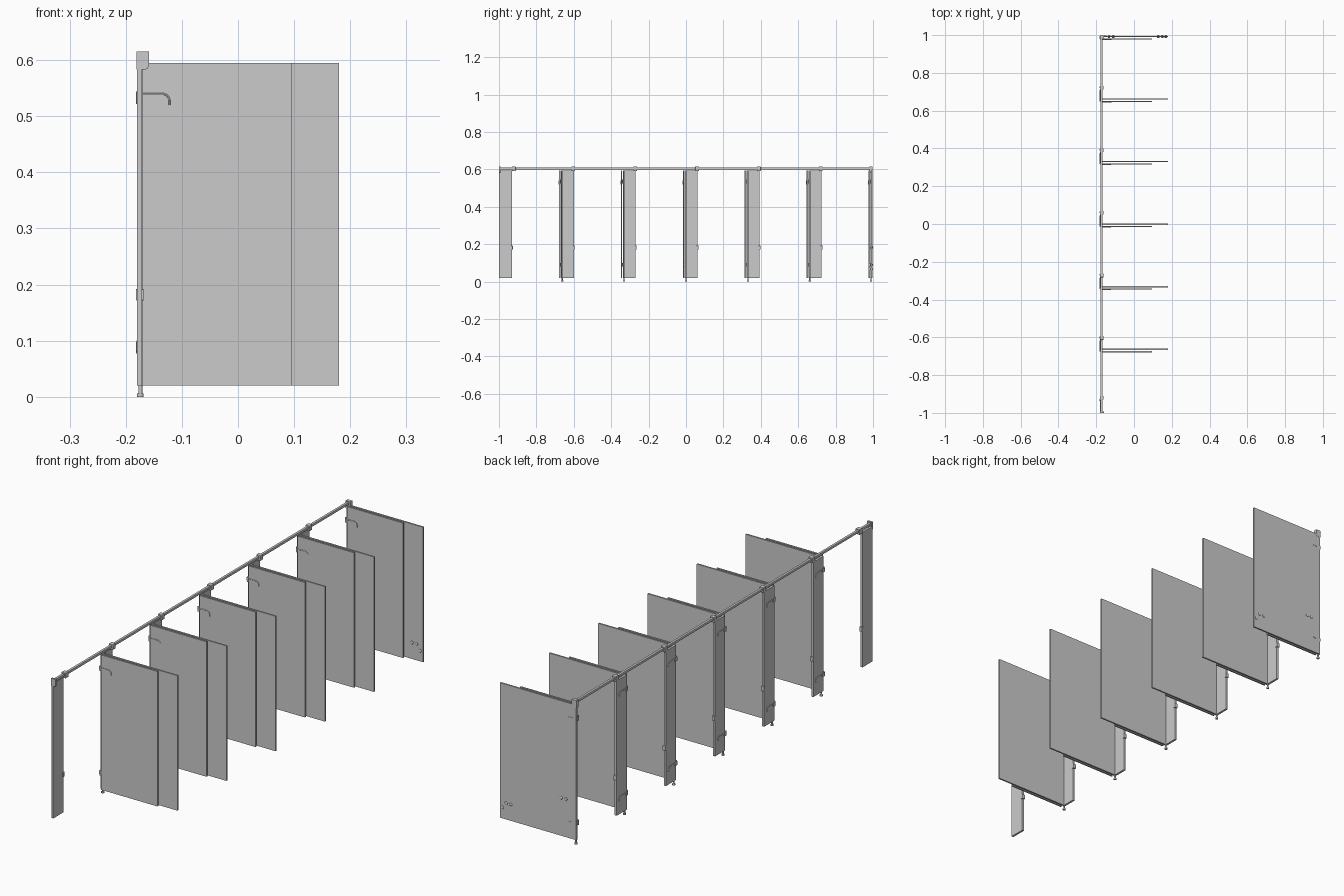
import bpy, bmesh, math
from mathutils import Matrix

if "Cube" in bpy.data.objects:
    bpy.data.objects.remove(bpy.data.objects["Cube"])


def box(name, x0, x1, y0, y1, z0, z1, bevel=0.0):
    bm = bmesh.new()
    bmesh.ops.create_cube(bm, size=1)
    for v in bm.verts:
        v.co = ((x0 + x1) / 2 + v.co.x * (x1 - x0),
                (y0 + y1) / 2 + v.co.y * (y1 - y0),
                (z0 + z1) / 2 + v.co.z * (z1 - z0))
    me = bpy.data.meshes.new(name)
    bm.to_mesh(me)
    bm.free()
    ob = bpy.data.objects.new(name, me)
    bpy.context.collection.objects.link(ob)
    if bevel:
        m = ob.modifiers.new("soft_edges", 'BEVEL')
        m.width, m.segments = bevel, 2
    return ob


def cylinder(name, loc, r, depth, axis='Z', sides=20):
    rot = {'Z': (0, 0, 0), 'X': (0, math.pi / 2, 0), 'Y': (math.pi / 2, 0, 0)}[axis]
    bpy.ops.mesh.primitive_cylinder_add(vertices=sides, radius=r, depth=depth,
                                        location=loc, rotation=rot)
    ob = bpy.context.object
    ob.name = name
    bpy.ops.object.shade_smooth_by_angle()
    return ob


def strap(name, points, r=0.0016):
    cu = bpy.data.curves.new(name, 'CURVE')
    cu.dimensions = '3D'
    cu.bevel_depth, cu.bevel_resolution = r, 2
    cu.use_fill_caps = True
    sp = cu.splines.new('POLY')
    sp.points.add(len(points) - 1)
    for p, co in zip(sp.points, points):
        p.co = (*co, 1)
    ob = bpy.data.objects.new(name, cu)
    bpy.context.collection.objects.link(ob)
    return ob


def end_plate(name, y0, y1):
    # rail end holder with a rounded tongue below
    prof = [(-0.181, 0.615), (-0.181, 0.583), (-0.166, 0.583),
            (-0.161, 0.585), (-0.159, 0.590), (-0.159, 0.615)]
    bm = bmesh.new()
    f = bm.faces.new([bm.verts.new((x, y0, z)) for x, z in prof])
    ext = bmesh.ops.extrude_face_region(bm, geom=[f])
    for v in ext['geom']:
        if isinstance(v, bmesh.types.BMVert):
            v.co.y = y1
    bmesh.ops.recalc_face_normals(bm, faces=bm.faces)
    me = bpy.data.meshes.new(name)
    bm.to_mesh(me)
    bm.free()
    bpy.context.collection.objects.link(bpy.data.objects.new(name, me))


Z0, Z1 = 0.02, 0.595
XF = -0.171                     # inner face of the front posts
PITCH = 0.331

# head rail along the whole row
box("head_rail", -0.177, -0.166, -0.998, 0.995, 0.600, 0.611, 0.002)
end_plate("rail_end_near", -1.0, -0.992)
end_plate("rail_end_far", 0.982, 0.997)

for i in range(7):
    y = -0.994 + PITCH * i
    last = i == 6
    # front post: wide between doors, narrow at the far end
    box("front_post", -0.180, XF, y - 0.006, y + (0.004 if last else 0.063), Z0, Z1)
    if not last:
        # rail clamp on the post
        yc = y + (0.074 if i == 0 else 0.060)
        box("rail_clamp", -0.181, -0.161, yc - 0.010, yc + 0.010, 0.592, 0.615, 0.002)
        # latch keeper on the free edge
        box("latch", -0.182, -0.168, y + 0.058, y + 0.068, 0.172, 0.192, 0.001)
    if i == 0:
        continue
    # partition and the door folded open beside it
    box("partition", XF, 0.180, y - 0.003, y + 0.004, Z0, Z1)
    box("door", -0.170, 0.095, y - 0.016, y - 0.009, Z0, Z1)
    # adjustable foot
    cylinder("foot_stem", (-0.174, y + 0.001 - 0.004 * last, 0.012), 0.0035, 0.018)
    cylinder("foot_base", (-0.174, y + 0.001 - 0.004 * last, 0.003), 0.006, 0.006)
    # hinges with barrels at the door edge
    for z in (0.535, 0.09):
        cylinder("hinge_barrel", (-0.176, y - 0.011, z), 0.005, 0.020)
        box("hinge_leaf", -0.1818, -0.179, y - 0.012, y + 0.003, z - 0.008, z + 0.008)
    # curved pull on the door face
    strap("door_pull", [(-0.170, y - 0.0165, 0.540), (-0.132, y - 0.0165, 0.540),
                        (-0.125, y - 0.0165, 0.536), (-0.122, y - 0.0165, 0.529),
                        (-0.122, y - 0.0165, 0.520)])
    # matching straps on the post face
    if not last:
        for z in (0.540, 0.095):
            strap("post_strap", [(-0.1802, y, z), (-0.1802, y + 0.038, z),
                                 (-0.1802, y + 0.044, z - 0.004),
                                 (-0.1802, y + 0.046, z - 0.018)])
    else:
        for z in (0.535, 0.09):
            box("wall_strap", -0.168, -0.145, y + 0.003, y + 0.005, z - 0.002, z + 0.002)

# fixing knobs through the far partition
yl = -0.994 + PITCH * 6
for x, z in ((-0.132, 0.182), (-0.110, 0.182), (0.128, 0.090), (0.150, 0.090), (0.168, 0.066)):
    cylinder("knob_shank", (x, yl, z), 0.003, 0.014, 'Y')
    for s in (-1, 1):
        bpy.ops.mesh.primitive_uv_sphere_add(segments=16, ring_count=8, radius=0.0065,
                                             location=(x, yl + s * 0.0045, z))
        k = bpy.context.object
        k.name = "knob"
        k.scale = (1, 0.5, 1)
        bpy.ops.object.shade_smooth_by_angle()
